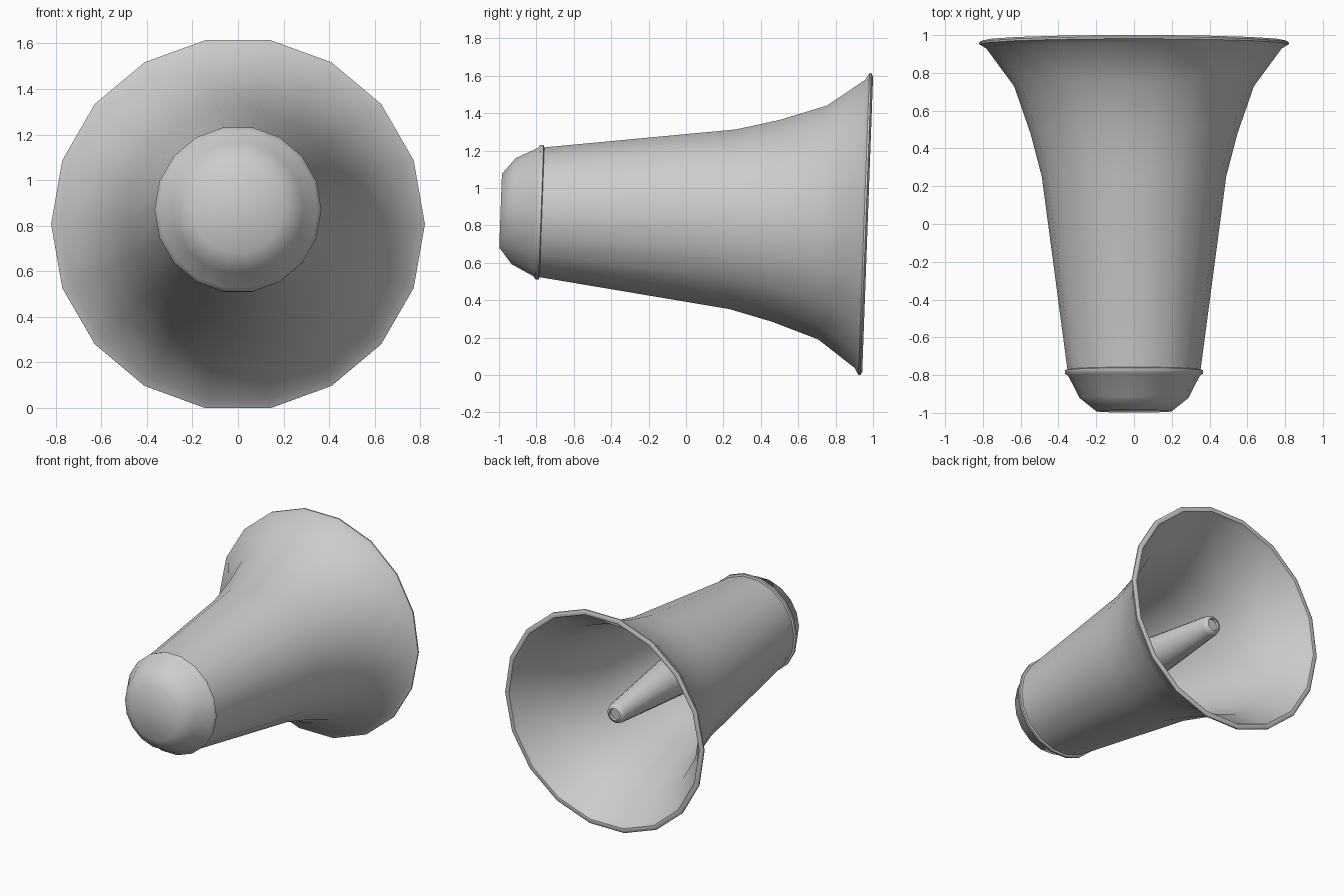
import bpy, bmesh
from math import cos, sin, pi, radians

if "Cube" in bpy.data.objects:
    bpy.data.objects.remove(bpy.data.objects["Cube"])

SIDES = 18
TILT = radians(-2.1)      # the horn dips slightly towards its mouth
AXIS_HEIGHT = 0.842


def lathe(name, profile, angle, cap_start=False, cap_end=False):
    """Revolve (radius, distance) points about the y axis, then tilt."""
    bm = bmesh.new()
    rings = []
    for r, s in profile:
        rings.append([bm.verts.new((r * cos(2 * pi * i / SIDES), s,
                                    r * sin(2 * pi * i / SIDES)))
                      for i in range(SIDES)])
    for a, b in zip(rings, rings[1:]):
        for i in range(SIDES):
            j = (i + 1) % SIDES
            bm.faces.new((a[i], b[i], b[j], a[j]))
    if cap_start:
        bm.faces.new(rings[0])
    if cap_end:
        bm.faces.new(rings[-1][::-1])
    bmesh.ops.recalc_face_normals(bm, faces=bm.faces)
    mesh = bpy.data.meshes.new(name)
    bm.to_mesh(mesh)
    bm.free()
    obj = bpy.data.objects.new(name, mesh)
    bpy.context.collection.objects.link(obj)
    obj.location.z = AXIS_HEIGHT
    obj.rotation_euler.x = TILT
    bpy.ops.object.select_all(action='DESELECT')
    obj.select_set(True)
    bpy.context.view_layer.objects.active = obj
    bpy.ops.object.shade_smooth_by_angle(angle=radians(angle))
    return obj


# Flared bell: outer wall, rolled lip, thin inner wall and closed bottom
outer = [(0.35, -0.79), (0.488, 0.25), (0.548, 0.48), (0.635, 0.73),
         (0.782, 0.93), (0.82, 0.952), (0.82, 0.962), (0.803, 0.972)]
inner = [(0.785, 0.968), (0.77, 0.935), (0.624, 0.735), (0.537, 0.485),
         (0.477, 0.25), (0.339, -0.77)]
lathe("bell", outer + inner, 50, cap_start=True, cap_end=True)

# Rounded rear cap with its raised collar
lathe("rear_cap", [(0.20, -0.992), (0.288, -0.922), (0.348, -0.805),
                   (0.366, -0.792), (0.366, -0.775), (0.345, -0.768)],
      65, cap_start=True, cap_end=True)

# Tapered sound tube inside the bell
lathe("inner_tube", [(0.24, -0.77), (0.137, 0.2), (0.073, 0.81),
                     (0.064, 0.835), (0.045, 0.843), (0.042, 0.825)],
      50, cap_start=True, cap_end=True)
